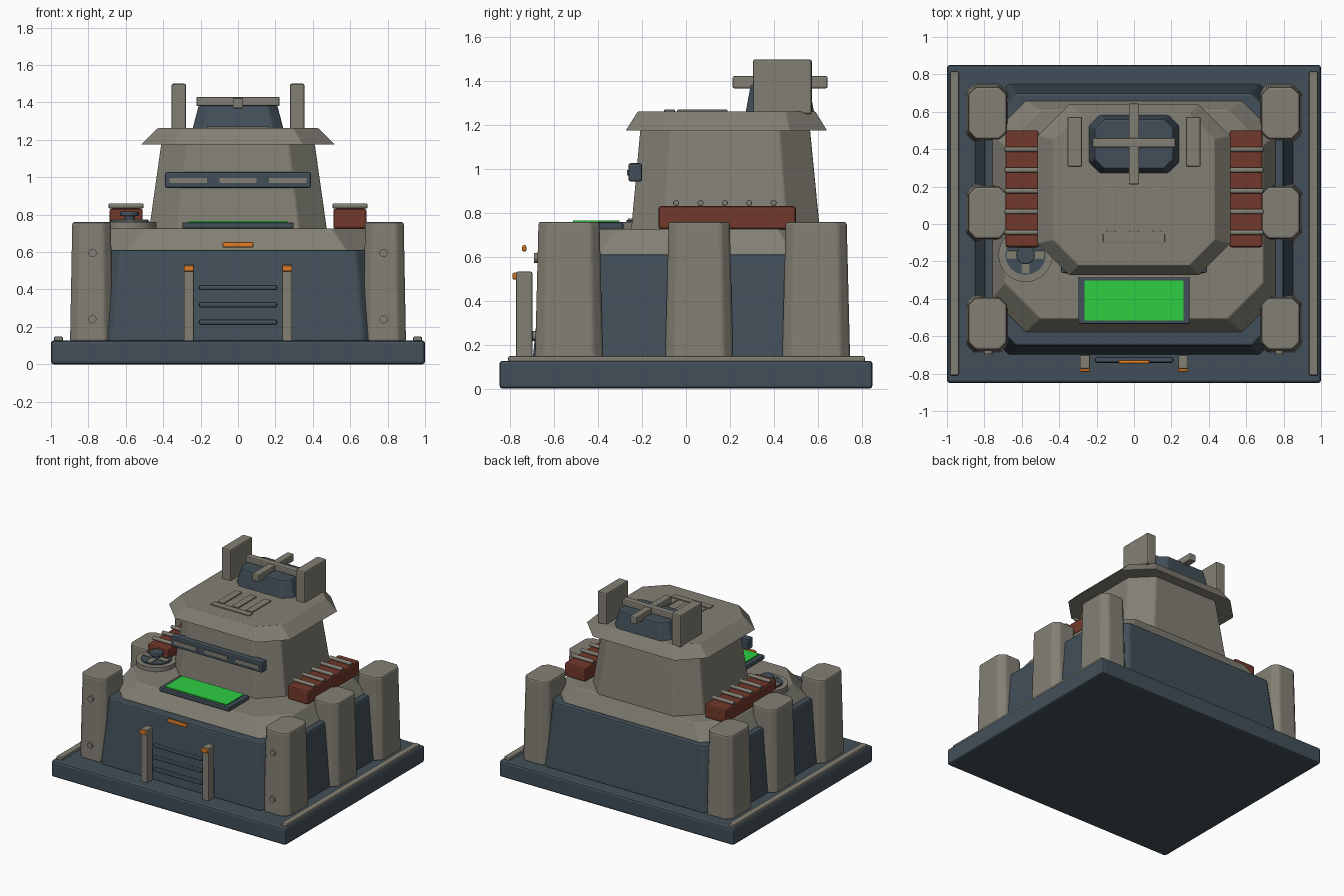
import bpy, bmesh, math
from mathutils import Matrix

if "Cube" in bpy.data.objects:
    bpy.data.objects.remove(bpy.data.objects["Cube"])


def material(name, rgb):
    m = bpy.data.materials.new(name)
    m.diffuse_color = (*rgb, 1)
    m.use_nodes = True
    m.node_tree.nodes["Principled BSDF"].inputs["Base Color"].default_value = m.diffuse_color
    return m


GREY = material("warm grey armour", (0.225, 0.215, 0.175))
DARK = material("dark slate", (0.055, 0.078, 0.1))
RED = material("rust red", (0.17, 0.04, 0.024))
GREEN = material("screen green", (0.027, 0.62, 0.055))
ORANGE = material("lamp orange", (0.7, 0.2, 0.02))


def finish(name, bm, mat, bevel=0.0, smooth=False):
    bmesh.ops.recalc_face_normals(bm, faces=bm.faces)
    me = bpy.data.meshes.new(name)
    bm.to_mesh(me)
    bm.free()
    ob = bpy.data.objects.new(name, me)
    bpy.context.collection.objects.link(ob)
    me.materials.append(mat)
    if bevel:
        b = ob.modifiers.new("edge bevel", 'BEVEL')
        b.width, b.segments, b.limit_method = bevel, 2, 'ANGLE'
        b.angle_limit = math.radians(25)
    if smooth:
        bpy.ops.object.select_all(action='DESELECT')
        ob.select_set(True)
        bpy.context.view_layer.objects.active = ob
        bpy.ops.object.shade_smooth_by_angle()
    return ob


def outline(x0, x1, y0, y1, c):
    if c == 0:
        return [(x0, y0), (x1, y0), (x1, y1), (x0, y1)]
    return [(x0 + c, y0), (x1 - c, y0), (x1, y0 + c), (x1, y1 - c),
            (x1 - c, y1), (x0 + c, y1), (x0, y1 - c), (x0, y0 + c)]


def frustum(name, low, high, z0, z1, mat, bevel=0.0):
    """Tapered block; low and high are (x0, x1, y0, y1, corner chamfer)."""
    bm = bmesh.new()
    a = [bm.verts.new((x, y, z0)) for x, y in outline(*low)]
    b = [bm.verts.new((x, y, z1)) for x, y in outline(*high)]
    bm.faces.new(a)
    bm.faces.new(b)
    n = len(a)
    for i in range(n):
        bm.faces.new((a[i], a[(i + 1) % n], b[(i + 1) % n], b[i]))
    return finish(name, bm, mat, bevel)


def box(name, x0, x1, y0, y1, z0, z1, mat, bevel=0.0):
    x0, x1 = min(x0, x1), max(x0, x1)
    return frustum(name, (x0, x1, y0, y1, 0), (x0, x1, y0, y1, 0), z0, z1, mat, bevel)


def rod(name, centre, radius, length, axis, mat, sides=12, bevel=0.0):
    bm = bmesh.new()
    bmesh.ops.create_cone(bm, cap_ends=True, segments=sides, radius1=radius,
                          radius2=radius, depth=length)
    turn = {'X': Matrix.Rotation(math.pi / 2, 4, 'Y'),
            'Y': Matrix.Rotation(math.pi / 2, 4, 'X'), 'Z': Matrix()}[axis]
    bm.transform(Matrix.Translation(centre) @ turn)
    return finish(name, bm, mat, bevel, True)


# Base slab with side rails
box("base_slab", -1, 1, -0.85, 0.85, 0, 0.127, DARK, 0.015)
for s in (-1, 1):
    box("base_rail", s * 0.936, s * 0.984, -0.81, 0.815, 0.12, 0.148, GREY, 0.007)

# Lower walls and sloped deck
frustum("lower_walls", (-0.85, 0.85, -0.70, 0.75, 0.18),
        (-0.80, 0.80, -0.65, 0.70, 0.17), 0.12, 0.612, DARK, 0.012)
frustum("deck", (-0.76, 0.76, -0.58, 0.66, 0.18),
        (-0.69, 0.69, -0.505, 0.61, 0.19), 0.61, 0.727, GREY, 0.006)

# Buttress pillars, with bolts on the front pair
for s in (-1, 1):
    for y in (-0.533, 0.06, 0.593):
        x = s * 0.783
        frustum("buttress", (x - 0.115, x + 0.115, y - 0.155, y + 0.155, 0.045),
                (x - 0.103, x + 0.103, y - 0.139, y + 0.139, 0.04),
                0.12, 0.76, GREY, 0.012)
    rod("buttress_bolt", (s * 0.778, -0.678, 0.595), 0.022, 0.03, 'Y', GREY)
    rod("buttress_bolt", (s * 0.778, -0.685, 0.24), 0.022, 0.03, 'Y', GREY)

# Tower and overhanging roof
frustum("tower", (-0.475, 0.475, -0.25, 0.61, 0.15),
        (-0.41, 0.41, -0.208, 0.565, 0.14), 0.72, 1.18, GREY, 0.008)
frustum("tower_roof", (-0.517, 0.517, -0.275, 0.642, 0.17),
        (-0.43, 0.43, -0.22, 0.59, 0.135), 1.175, 1.262, GREY, 0.004)

# Vision visor with three slots
box("visor", -0.39, 0.39, -0.262, -0.2, 0.943, 1.027, DARK, 0.01)
for x in (-0.265, 0, 0.265):
    box("visor_slot", x - 0.1, x + 0.1, -0.268, -0.26, 0.97, 0.997, GREY)

# Roof hatch with crossed bars and flanking plates
frustum("roof_hatch", (-0.245, 0.245, 0.27, 0.585, 0.06),
        (-0.21, 0.21, 0.295, 0.56, 0.05), 1.25, 1.385, DARK, 0.01)
box("hatch_cross_bar", -0.222, 0.222, 0.41, 0.46, 1.38, 1.43, GREY, 0.008)
box("hatch_long_bar", -0.028, 0.028, 0.212, 0.645, 1.368, 1.424, GREY, 0.008)
for s in (-1, 1):
    box("roof_side_plate", s * 0.277, s * 0.356, 0.305, 0.573, 1.25, 1.5, GREY, 0.01)

# Roof vents
for x in (-0.123, 0, 0.123):
    box("roof_vent", x - 0.028, x + 0.028, -0.04, 0.19, 1.255, 1.271, GREY, 0.004)
box("roof_vent_bar", -0.165, 0.165, -0.1, -0.05, 1.255, 1.271, GREY, 0.004)

# Side containers with strap rods
for s in (-1, 1):
    box("side_container", s * 0.51, s * 0.687, -0.125, 0.5, 0.725, 0.832, RED, 0.012)
    for i in range(5):
        rod("container_strap", (s * 0.599, -0.045 + i * 0.111, 0.846), 0.014, 0.185,
            'X', GREY, 12, 0.004)

# Deck screen
box("screen_frame", -0.298, 0.298, -0.535, -0.285, 0.725, 0.758, DARK, 0.008)
box("screen", -0.265, 0.265, -0.515, -0.303, 0.757, 0.766, GREEN)

# Round deck hatch with spokes and hub
cx, cy = -0.58, -0.165
rod("deck_hatch_rim", (cx, cy, 0.735), 0.145, 0.05, 'Z', GREY, 32)
rod("deck_hatch_lid", (cx, cy, 0.757), 0.107, 0.022, 'Z', DARK, 32)
box("deck_hatch_spoke", cx - 0.1, cx + 0.1, cy - 0.022, cy + 0.022, 0.76, 0.775, GREY, 0.003)
box("deck_hatch_spoke", cx - 0.022, cx + 0.022, cy - 0.1, cy + 0.1, 0.76, 0.775, GREY, 0.003)
rod("deck_hatch_hub", (cx, cy, 0.785), 0.028, 0.04, 'Z', DARK, 16)
rod("deck_hatch_knob", (cx, cy, 0.805), 0.05, 0.025, 'Z', DARK, 16, 0.005)

# Gate: posts with lamps, louvre bars and a lamp bar above
for s in (-1, 1):
    box("gate_post", s * 0.235, s * 0.29, -0.775, -0.7, 0.12, 0.533, GREY, 0.008)
    box("gate_lamp", s * 0.235, s * 0.29, -0.79, -0.77, 0.497, 0.528, ORANGE, 0.006)
for z in (0.225, 0.318, 0.41):
    box("gate_louvre", -0.21, 0.21, -0.742, -0.712, z - 0.014, z + 0.014, DARK, 0.01)
box("gate_lamp_bar", -0.083, 0.083, -0.747, -0.727, 0.624, 0.654, ORANGE, 0.008)
